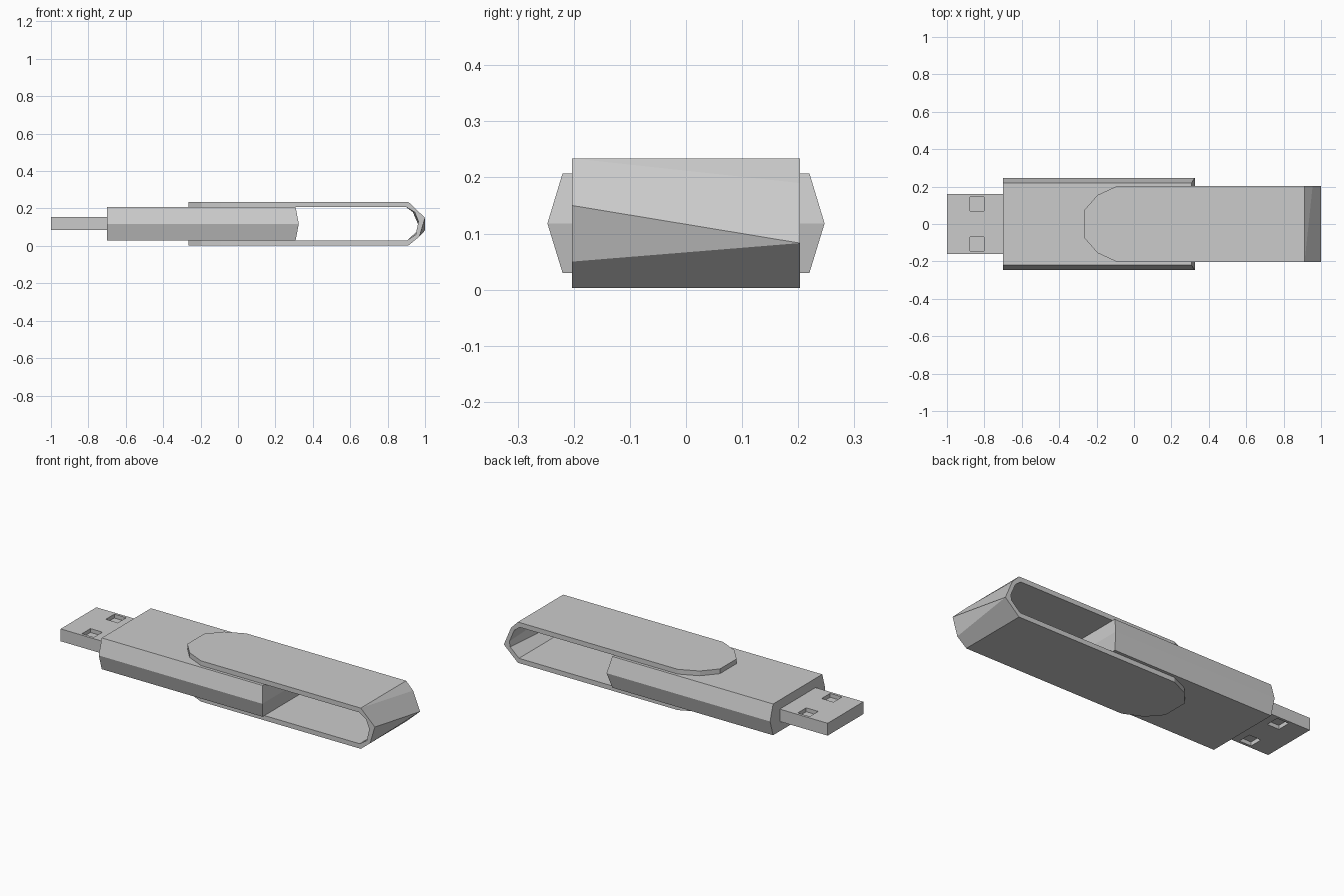
import bpy
import bmesh

cube = bpy.data.objects.get("Cube")
if cube:
    bpy.data.objects.remove(cube, do_unlink=True)

# Single grey used on every part
grey = bpy.data.materials.new("plain_grey")
grey.use_nodes = True
COLOUR = (0.6, 0.6, 0.6, 1)
grey.diffuse_color = COLOUR
grey.node_tree.nodes["Principled BSDF"].inputs["Base Color"].default_value = COLOUR


def finish(name, bm):
    bmesh.ops.remove_doubles(bm, verts=bm.verts, dist=0.0005)
    bmesh.ops.recalc_face_normals(bm, faces=bm.faces)
    mesh = bpy.data.meshes.new(name)
    bm.to_mesh(mesh)
    bm.free()
    mesh.materials.append(grey)
    obj = bpy.data.objects.new(name, mesh)
    bpy.context.collection.objects.link(obj)
    return obj


def loft(name, sections):
    """Skin a row of closed cross-sections and cap both ends."""
    bm = bmesh.new()
    rings = [[bm.verts.new(p) for p in s] for s in sections]
    n = len(rings[0])
    for a, b in zip(rings, rings[1:]):
        for i in range(n):
            j = (i + 1) % n
            bm.faces.new((a[i], a[j], b[j], b[i]))
    bm.faces.new(rings[0])
    bm.faces.new(rings[-1])
    # Collapse repeated points so that fanned facets become clean triangles
    bmesh.ops.dissolve_degenerate(bm, dist=0.0005, edges=bm.edges)
    return finish(name, bm)


def box(name, lo, hi):
    bm = bmesh.new()
    bmesh.ops.create_cube(bm, size=1)
    for v in bm.verts:
        v.co = [a if c < 0 else b for c, a, b in zip(v.co, lo, hi)]
    return finish(name, bm)


# Stick body: six-sided prism with a slightly pointed rear end
MID, LOW, HIGH = 0.118, 0.03, 0.207


def body_section(x, point):
    half = [(-0.22, HIGH), (-0.247, MID), (-0.22, LOW)]
    loop = half + [(-y, z) for y, z in reversed(half)]
    return [(x + (point if z == MID else 0), y, z) for y, z in loop]


body = loft("stick_body", [body_section(-0.70, 0), body_section(0.308, 0.017)])
# Split the folded rear cap along its ridge
bm = bmesh.new()
bm.from_mesh(body.data)
cap = max(bm.faces, key=lambda f: f.calc_center_median().x)
ridge = [v for v in cap.verts if abs(v.co.z - MID) < 0.001]
bmesh.ops.connect_verts(bm, verts=ridge)
bm.to_mesh(body.data)
bm.free()

# Metal plug with square pockets on top and underside
plug = box("plug", (-1.0, -0.16, 0.085), (-0.70, 0.16, 0.155))
for side in (-1, 1):
    for z in (0.085, 0.155):
        y = side * 0.107
        cutter = box("pocket_cutter", (-0.877, y - 0.038, z - 0.022),
                     (-0.802, y + 0.038, z + 0.022))
        cutter.hide_render = True
        mod = plug.modifiers.new("pocket", "BOOLEAN")
        mod.object = cutter
        mod.solver = "EXACT"
        bpy.context.view_layer.objects.active = plug
        bpy.ops.object.modifier_apply(modifier=mod.name)
        bpy.data.objects.remove(cutter, do_unlink=True)

# Swivel cover: a flat strap with clipped tips, bent round the rear end
WIDTH = 0.203
TIP = [(-0.265, 0.075), (-0.195, 0.155), (-0.09, WIDTH)]
TOP, BOTTOM = 0.234, 0.003


def station(outer_front, outer_back, inner_front, inner_back, w=WIDTH):
    ends = [(outer_front, -w), (outer_back, w), (inner_back, w), (inner_front, -w)]
    return [(x, y, z) for (x, z), y in ends]


def arm(outer, inner):
    return [station((x, outer), (x, outer), (x, inner), (x, inner), w) for x, w in TIP]


# The bend twists a little from front to back
bend_front = [(0.912, TOP), (0.912, TOP), (1.0, 0.15), (0.97, 0.05), (0.912, BOTTOM)]
bend_back = [(0.912, TOP), (0.955, 0.19), (1.0, 0.083), (1.0, 0.083), (0.912, BOTTOM)]
inner_front = [(0.9, HIGH), (0.945, 0.18), (0.965, 0.13), (0.95, 0.06), (0.905, LOW)]
inner_back = [(0.9, HIGH), (0.935, 0.18), (0.965, 0.11), (0.96, 0.08), (0.905, LOW)]
bend = [station(*p) for p in zip(bend_front, bend_back, inner_front, inner_back)]

loft("swivel_cover", arm(TOP, HIGH) + bend + arm(BOTTOM, LOW)[::-1])
